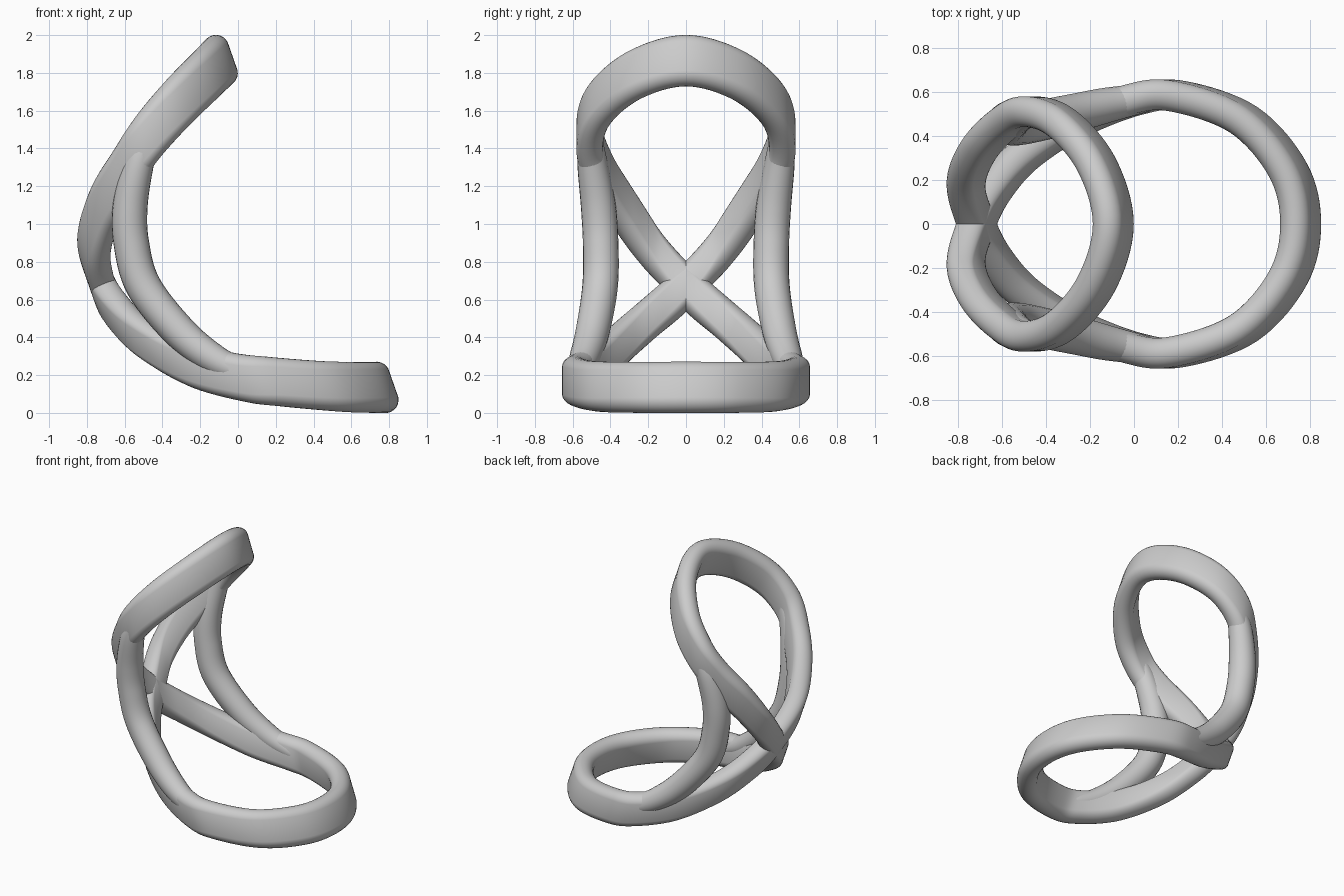
import bpy, bmesh, math
from mathutils import Vector

if "Cube" in bpy.data.objects:
    bpy.data.objects.remove(bpy.data.objects["Cube"])

GREY = (0.6, 0.6, 0.6, 1)
mat = bpy.data.materials.new("plain grey")
mat.use_nodes = True
mat.diffuse_color = GREY
mat.node_tree.nodes["Principled BSDF"].inputs["Base Color"].default_value = GREY

TALL = Vector((-0.33, 0, 0.944)).normalized()


def smooth_path(points, steps, closed):
    """Catmull-Rom curve through the points."""
    pts = [Vector(p) for p in points]
    n = len(pts)
    pick = (lambda i: pts[i % n]) if closed else (lambda i: pts[min(max(i, 0), n - 1)])
    path = []
    for i in range(n if closed else n - 1):
        a, b, c, d = (pick(i + k) for k in (-1, 0, 1, 2))
        for s in range(steps):
            t = s / steps
            path.append(0.5 * (2 * b + (c - a) * t + (2 * a - 5 * b + 4 * c - d) * t ** 2
                               + (3 * b - a - 3 * c + d) * t ** 3))
    if not closed:
        path.append(pts[-1])
    return path


def sweep(name, rings, closed):
    """Join rings of points into a tube."""
    bm = bmesh.new()
    loops = [[bm.verts.new(p) for p in ring] for ring in rings]
    m = len(loops[0])
    for i in range(len(loops) if closed else len(loops) - 1):
        a, b = loops[i], loops[(i + 1) % len(loops)]
        for j in range(m):
            k = (j + 1) % m
            bm.faces.new((a[j], a[k], b[k], b[j]))
    if not closed:
        bm.faces.new(loops[0])
        bm.faces.new(loops[-1])
    bmesh.ops.recalc_face_normals(bm, faces=bm.faces)
    mesh = bpy.data.meshes.new(name)
    bm.to_mesh(mesh)
    bm.free()
    mesh.materials.append(mat)
    ob = bpy.data.objects.new(name, mesh)
    bpy.context.collection.objects.link(ob)
    bpy.context.view_layer.objects.active = ob
    for o in bpy.context.selected_objects:
        o.select_set(False)
    ob.select_set(True)
    bpy.ops.object.shade_smooth_by_angle(angle=math.radians(40))
    return ob


def mirror(points):
    return [(x, -y, z) for x, y, z in points]


# Figure-eight band: upper and lower loops that cross at the back
top, cross, front = (-0.094, 0, 1.865), (-0.715, 0, 0.67), (0.757, 0, 0.135)
upper = [(-0.17, 0.27, 1.79), (-0.33, 0.46, 1.63), (-0.485, 0.51, 1.45),
         (-0.60, 0.45, 1.27), (-0.71, 0.33, 1.08), (-0.762, 0.18, 0.87)]
lower = [(-0.64, 0.15, 0.54), (-0.5, 0.31, 0.40), (-0.27, 0.46, 0.265), (0, 0.565, 0.19),
         (0.2, 0.58, 0.165), (0.5, 0.472, 0.14), (0.7, 0.244, 0.135)]
knots = ([top] + upper + [cross] + mirror(lower) + [front] + lower[::-1]
         + [cross] + mirror(upper)[::-1])
path = smooth_path(knots, 8, True)
RADIUS, HALF, SIDES = 0.07, 0.07, 24
rings = []
for i, p in enumerate(path):
    tangent = path[(i + 1) % len(path)] - path[i - 1]
    side = tangent.cross(TALL).normalized()
    ring = []
    for j in range(SIDES):
        a = 2 * math.pi * (j + 0.5) / SIDES
        lift = math.copysign(HALF, math.sin(a)) + RADIUS * math.sin(a)
        ring.append(p + side * RADIUS * math.cos(a) + TALL * lift)
    rings.append(ring)
sweep("figure_eight_band", rings, True)

# Side struts joining the two loops; the fourth value is the radius
strut = [(-0.46, 0.51, 1.48, 0.06), (-0.525, 0.495, 1.32, 0.08), (-0.57, 0.465, 1.1, 0.092),
         (-0.565, 0.452, 0.9, 0.094), (-0.5, 0.455, 0.67, 0.094), (-0.31, 0.495, 0.43, 0.09),
         (-0.12, 0.54, 0.28, 0.08), (0.08, 0.578, 0.19, 0.062)]
for name, sign in (("left_strut", 1), ("right_strut", -1)):
    path = smooth_path(strut, 8, False)
    rings = []
    for i, q in enumerate(path):
        p = q.to_3d()
        tangent = path[min(i + 1, len(path) - 1)].to_3d() - path[max(i - 1, 0)].to_3d()
        u = tangent.cross(Vector((0, 1, 0))).normalized()
        v = u.cross(tangent).normalized()
        ring = []
        for j in range(SIDES):
            a = 2 * math.pi * j / SIDES
            r = p + (u * math.cos(a) + v * math.sin(a)) * q[3]
            ring.append((r.x, r.y * sign, r.z))
        rings.append(ring)
    sweep(name, rings, False)
